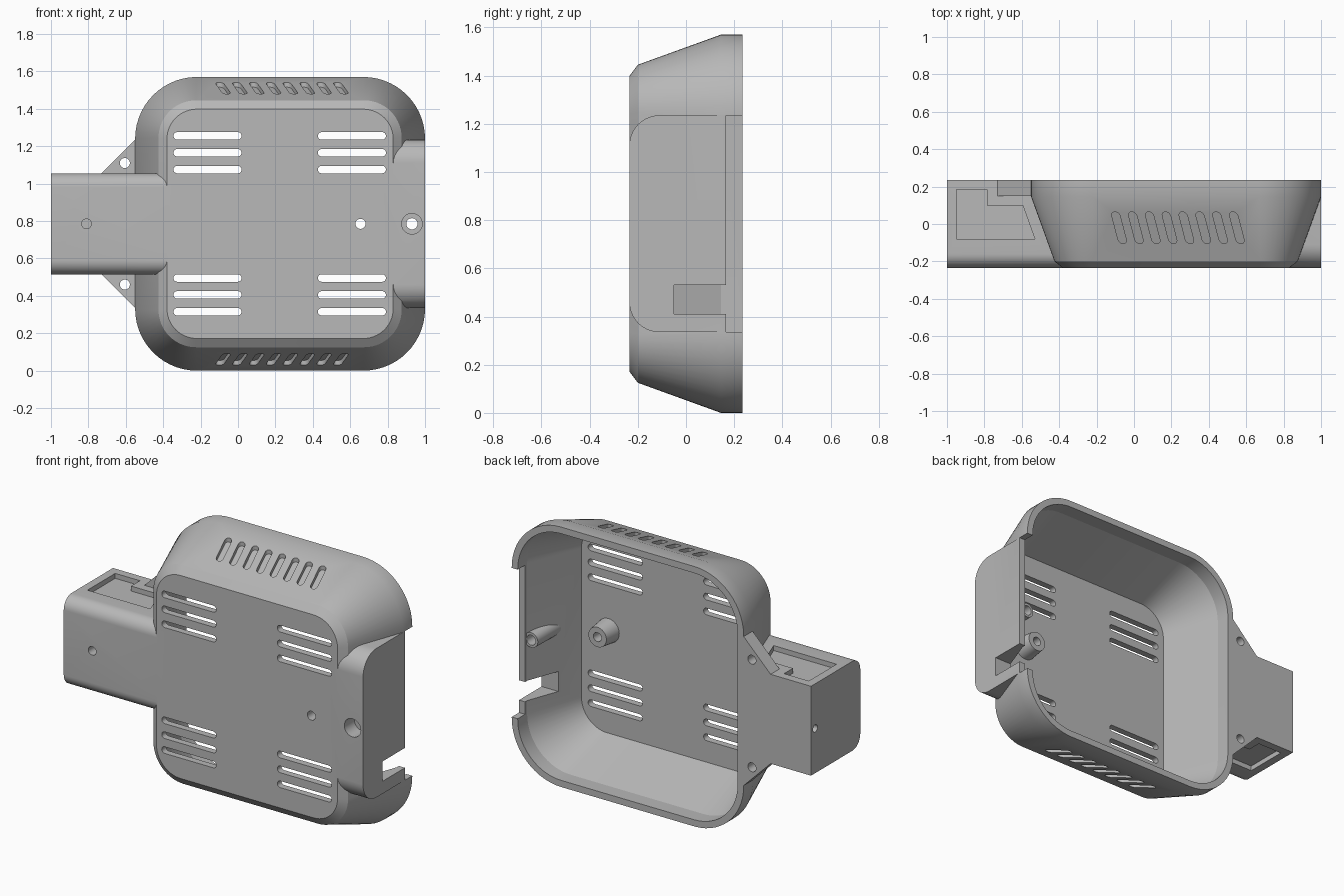
import bpy, bmesh
from math import sin, cos, pi

if "Cube" in bpy.data.objects:
    bpy.data.objects.remove(bpy.data.objects["Cube"], do_unlink=True)

grey = bpy.data.materials.new("plain_grey")
grey.use_nodes = True
grey.diffuse_color = (0.48, 0.48, 0.48, 1)
grey.node_tree.nodes["Principled BSDF"].inputs["Base Color"].default_value = grey.diffuse_color

MID_X, MID_Z = 0.225, 0.785
FRONT, BACK = -0.235, 0.235


def loft(name, rings):
    """Closed solid through matching rings of 3D points."""
    bm = bmesh.new()
    loops = [[bm.verts.new(p) for p in ring] for ring in rings]
    n = len(loops[0])
    for a, b in zip(loops, loops[1:]):
        for i in range(n):
            j = (i + 1) % n
            bm.faces.new((a[i], a[j], b[j], b[i]))
    bm.faces.new(loops[0])
    bm.faces.new(loops[-1])
    bmesh.ops.remove_doubles(bm, verts=bm.verts, dist=1e-5)
    bmesh.ops.recalc_face_normals(bm, faces=bm.faces)
    mesh = bpy.data.meshes.new(name)
    bm.to_mesh(mesh)
    bm.free()
    mesh.materials.append(grey)
    obj = bpy.data.objects.new(name, mesh)
    bpy.context.collection.objects.link(obj)
    return obj


def arc(cx, cy, r, start, steps):
    return [(cx + r * cos(start + pi / 2 * i / steps), cy + r * sin(start + pi / 2 * i / steps))
            for i in range(steps + 1)]


def rounded(cx, cy, hx, hy, r, steps=8):
    """Rounded rectangle outline; a circle when both halves equal r."""
    pts = []
    for k, (sx, sy) in enumerate(((1, 1), (-1, 1), (-1, -1), (1, -1))):
        pts += arc(cx + sx * (hx - r), cy + sy * (hy - r), r, k * pi / 2, steps)
    return pts


def along_y(name, pts, y0, y1):
    return loft(name, [[(x, y, z) for x, z in pts] for y in (y0, y1)])


def along_x(name, pts, x0, x1):
    return loft(name, [[(x, y, z) for y, z in pts] for x in (x0, x1)])


def along_z(name, pts, low, high):
    return loft(name, [[(x, y, f(y)) for x, y in pts] for f in (low, high)])


def combine(target, tool, operation):
    mod = target.modifiers.new(tool.name, 'BOOLEAN')
    mod.operation, mod.solver, mod.object = operation, 'EXACT', tool
    bpy.context.view_layer.objects.active = target
    bpy.ops.object.modifier_apply(modifier=mod.name)
    bpy.data.objects.remove(tool, do_unlink=True)


def tray(name, sections):
    return loft(name, [[(x, y, z) for x, z in rounded(MID_X, MID_Z, hx, hz, r, 14)]
                       for y, hx, hz, r in sections])


def front_rounded(half_z, r):
    """Section in y and z with the two front edges rounded."""
    return ([(BACK, MID_Z - half_z), (BACK, MID_Z + half_z)]
            + arc(FRONT + r, MID_Z + half_z - r, r, pi / 2, 10)
            + arc(FRONT + r, MID_Z - half_z + r, r, pi, 10))


# Outer shell, side arm and side block
shell = tray("enclosure_shell", [(FRONT, 0.605, 0.613, 0.16), (-0.2, 0.65, 0.66, 0.2),
                                 (0.145, 0.775, 0.785, 0.33), (BACK, 0.775, 0.785, 0.33)])
combine(shell, along_x("side_arm", front_rounded(0.27, 0.075), -1, -0.3), 'UNION')
combine(shell, along_x("side_block", front_rounded(0.45, 0.125), 0.75, 1), 'UNION')

# Gusset plates between arm and shell
for s in (1, -1):
    outline = [(-0.735, MID_Z + s * 0.265), (-0.5, MID_Z + s * 0.5), (-0.5, MID_Z + s * 0.265)]
    combine(shell, along_y("gusset", outline, 0.15, BACK), 'UNION')

# Open back cavity, with the lowered edge and cable notch on the block side
combine(shell, tray("cavity", [(-0.195, 0.61, 0.62, 0.17), (0.145, 0.735, 0.745, 0.29),
                               (0.3, 0.735, 0.745, 0.29)]), 'DIFFERENCE')
combine(shell, along_y("lowered_edge", rounded(1, MID_Z, 0.12, 0.45, 0), 0.165, 0.3), 'DIFFERENCE')
combine(shell, along_y("cable_notch", rounded(1, 0.47, 0.16, 0.06, 0), -0.05, 0.3), 'DIFFERENCE')

# Screw posts
for x, r_base, r_tip, tip in ((0.655, 0.075, 0.06, -0.09), (0.93, 0.05, 0.045, 0.15)):
    post = loft("screw_post", [[(px, y, pz) for px, pz in rounded(x, MID_Z, r, r, r)]
                               for y, r in ((-0.215, r_base), (tip, r_tip))])
    combine(shell, post, 'UNION')

# Round holes: x, z, radius, start, end
holes = [(0.655, MID_Z, 0.027, -0.3, 0), (0.93, MID_Z, 0.03, -0.3, 0.3),
         (0.93, MID_Z, 0.055, -0.3, -0.14), (-0.81, MID_Z, 0.026, -0.3, -0.15)]
holes += [(-0.605, MID_Z + s * 0.325, 0.027, 0.1, 0.3) for s in (1, -1)]
for x, z, r, y0, y1 in holes:
    combine(shell, along_y("hole", rounded(x, z, r, r, r), y0, y1), 'DIFFERENCE')
combine(shell, along_x("arm_end_hole", rounded(0.195, MID_Z, 0.022, 0.022, 0.022), -1.1, -0.9),
        'DIFFERENCE')

# Long slots in the front panel
for x in (-0.163, 0.609):
    for s in (1, -1):
        for row in range(3):
            z = MID_Z + s * (0.29 + 0.09 * row)
            combine(shell, along_y("panel_slot", rounded(x, z, 0.182, 0.02, 0.02, 6), -0.3, -0.1),
                    'DIFFERENCE')

# Blind slanted vents on the sloping sides and pockets in the arm, top and bottom
pocket = [(-0.95, -0.08), (-0.53, -0.08), (-0.595, 0.1), (-0.785, 0.1),
          (-0.785, 0.185), (-0.95, 0.185)]
for s in (1, -1):
    for i in range(8):
        outline = [(x - 0.26 * (y + 0.02), y)
                   for x, y in rounded(-0.08 + 0.09 * i, -0.02, 0.022, 0.085, 0.022, 5)]
        vent = along_z("vent", outline,
                       lambda y: MID_Z + s * (0.66 + 0.362 * (y + 0.2) - 0.025),
                       lambda y: MID_Z + s)
        combine(shell, vent, 'DIFFERENCE')
    combine(shell, along_z("arm_pocket", pocket, lambda y: MID_Z + s * 0.24,
                           lambda y: MID_Z + s * 0.4), 'DIFFERENCE')

# Smooth curves, crisp edges
bpy.ops.object.select_all(action='DESELECT')
shell.select_set(True)
bpy.context.view_layer.objects.active = shell
bpy.ops.object.shade_smooth_by_angle(angle=pi / 9)
